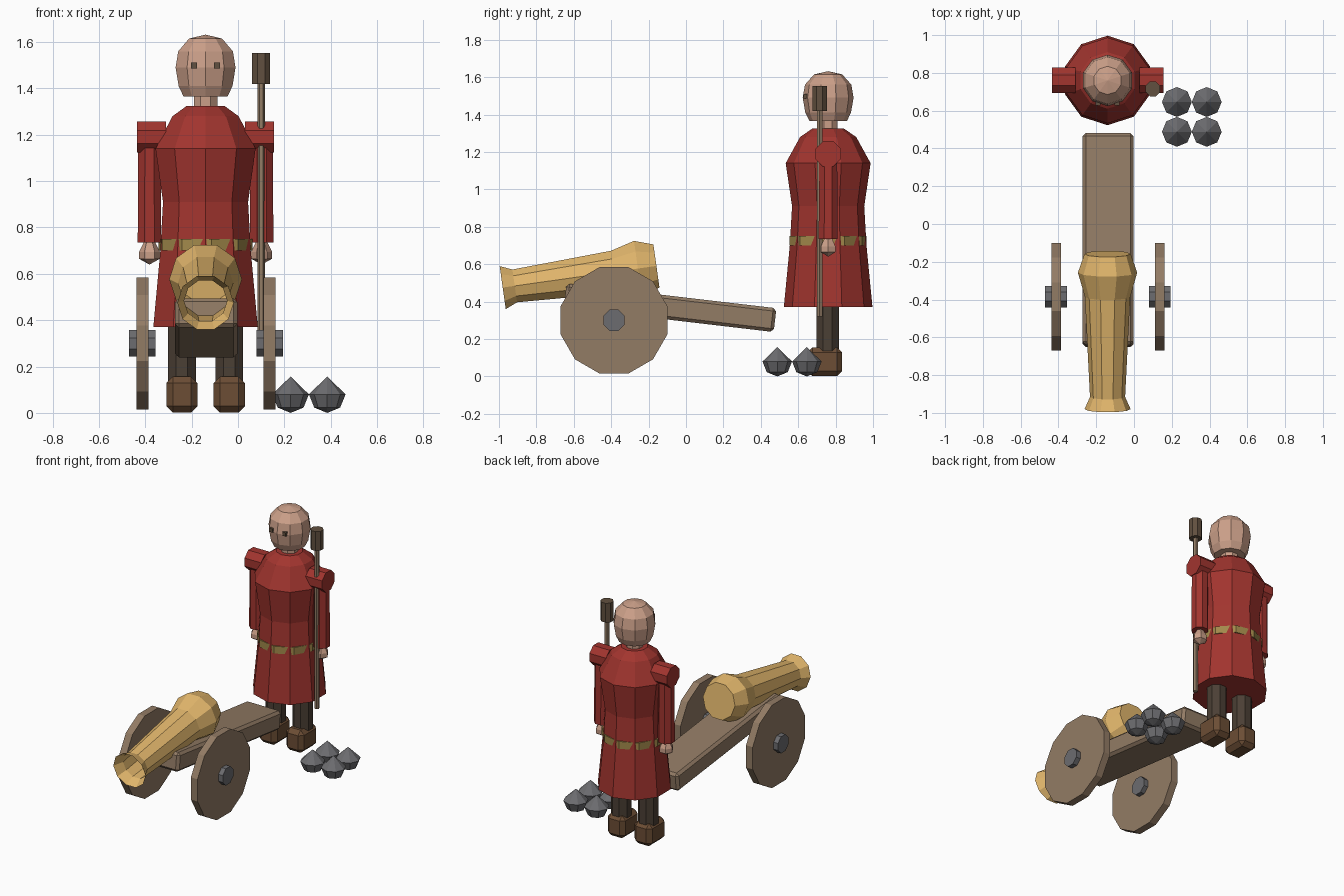
import bpy, bmesh, math
from mathutils import Matrix, Vector

if "Cube" in bpy.data.objects:
    bpy.data.objects.remove(bpy.data.objects["Cube"])

CX = -0.14          # shared centre line of gunner and cannon
GY = 0.76           # gunner's depth position


def material(name, r, g, b):
    m = bpy.data.materials.new(name)
    m.diffuse_color = (r, g, b, 1)
    m.use_nodes = True
    m.node_tree.nodes["Principled BSDF"].inputs["Base Color"].default_value = m.diffuse_color
    return m


RED = material("red_cloth", 0.36, 0.035, 0.028)
GOLD = material("brass", 0.76, 0.47, 0.15)
WOOD = material("wood", 0.29, 0.20, 0.13)
SKIN = material("skin", 0.60, 0.35, 0.25)
DARK = material("trousers", 0.07, 0.05, 0.035)
BOOT = material("leather", 0.15, 0.075, 0.035)
IRON = material("iron", 0.15, 0.15, 0.16)
BELT = material("belt_gold", 0.36, 0.25, 0.07)
SPONGE = material("sponge", 0.12, 0.08, 0.05)


def finish(name, bm, mat, matrix):
    bmesh.ops.recalc_face_normals(bm, faces=bm.faces)
    me = bpy.data.meshes.new(name)
    bm.to_mesh(me)
    bm.free()
    me.materials.append(mat)
    ob = bpy.data.objects.new(name, me)
    ob.matrix_world = matrix
    bpy.context.collection.objects.link(ob)
    return ob


def lathe(name, profile, sides, mat, loc, axis=(0, 0, 1), phase=0.0, caps=(True, True)):
    """Turn (radius, height) pairs around an axis; radius 0 makes a pole."""
    bm = bmesh.new()
    rings = []
    for r, h in profile:
        n = sides if r > 0 else 1
        rings.append([bm.verts.new((r * math.cos(phase + math.tau * i / sides),
                                    r * math.sin(phase + math.tau * i / sides), h))
                      for i in range(n)])
    for a, b in zip(rings, rings[1:]):
        for i in range(sides):
            j = (i + 1) % sides
            quad = [a[i % len(a)], a[j % len(a)], b[j % len(b)], b[i % len(b)]]
            bm.faces.new(list(dict.fromkeys(quad)))
    for ring, cap in zip((rings[0], rings[-1]), caps):
        if cap and len(ring) > 1:
            bm.faces.new(ring)
    rot = Vector((0, 0, 1)).rotation_difference(Vector(axis)).to_matrix().to_4x4()
    return finish(name, bm, mat, Matrix.Translation(loc) @ rot)


def box(name, size, mat, loc, bevel=0.0, tilt=0.0):
    bm = bmesh.new()
    bmesh.ops.create_cube(bm, size=1, matrix=Matrix.Diagonal((*size, 1)))
    if bevel:
        bmesh.ops.bevel(bm, geom=bm.edges[:], offset=bevel, segments=1, affect='EDGES')
    return finish(name, bm, mat, Matrix.Translation(loc) @ Matrix.Rotation(tilt, 4, 'X'))


# Gunner: coat, belt, neck, head
lathe("coat", [(0.237, 0.37), (0.205, 0.70), (0.193, 0.91), (0.227, 1.14), (0.15, 1.28), (0.085, 1.325)],
      10, RED, (CX, GY, 0), phase=math.pi / 2)
lathe("belt", [(0.207, 0.70), (0.207, 0.75)], 10, BELT, (CX, GY, 0), phase=math.pi / 2 + 0.12)
lathe("neck", [(0.055, 1.30), (0.055, 1.40)], 8, SKIN, (CX, GY, 0), phase=math.pi / 8)
lathe("head", [(0.10, 1.365), (0.122, 1.41), (0.136, 1.49), (0.124, 1.56), (0.075, 1.615), (0, 1.632)],
      10, SKIN, (CX, GY, 0), phase=math.pi / 2)

# Mirrored body parts
for s, side in ((-1, "left"), (1, "right")):
    x = CX + s * 0.242
    box(side + "_eye", (0.025, 0.03, 0.026), SPONGE, (CX + s * 0.05, 0.643, 1.498))
    lathe(side + "_shoulder", [(0.073, 0.17), (0.073, 0.295)], 8, RED, (CX, GY, 1.19), (s, 0, 0), math.pi / 8)
    lathe(side + "_sleeve", [(0.055, 0.735), (0.052, 1.20)], 8, RED, (x, GY, 0), phase=math.pi / 8)
    lathe(side + "_hand", [(0, 0.64), (0.045, 0.665), (0.045, 0.695), (0.025, 0.735)],
          6, SKIN, (x, GY, 0), phase=0)
    lathe(side + "_leg", [(0.065, 0.13), (0.065, 0.42)], 8, DARK, (CX + s * 0.102, 0.757, 0), phase=math.pi / 8)
    box(side + "_boot", (0.135, 0.185, 0.155), BOOT, (CX + s * 0.102, 0.742, 0.0785), 0.028)

# Rammer held at the gunner's side
lathe("rammer_pole", [(0.016, 0.32), (0.016, 1.44)], 6, WOOD, (0.10, 0.715, 0))
lathe("rammer_head", [(0.042, 1.42), (0.042, 1.552)], 8, SPONGE, (0.10, 0.715, 0), phase=math.pi / 8)

# Cannon barrel: open shell at the muzzle, closed breech
lathe("barrel", [(0.122, 0), (0.093, 0.065), (0.12, 0.60), (0.157, 0.73), (0.122, 0.83)],
      10, GOLD, (CX, -0.98, 0.475), (0, math.cos(0.14), math.sin(0.14)), caps=(False, True))

# Carriage trail, wheels and hubs
box("carriage_trail", (0.27, 1.13, 0.128), WOOD, (CX + 0.003, -0.085, 0.367), 0.017, -0.117)
for s, side in ((-1, "left"), (1, "right")):
    axle = (CX + 0.002, -0.385, 0.30)
    lathe(side + "_wheel", [(0.295, 0.249), (0.295, 0.299)], 12, WOOD, axle, (s, 0, 0), math.pi / 12)
    lathe(side + "_hub", [(0.062, 0.218), (0.062, 0.332)], 8, IRON, axle, (s, 0, 0), math.pi / 8)

# Stack of shot
for i in range(4):
    lathe(f"cannonball_{i + 1}", [(0, 0), (0.056, 0.023), (0.079, 0.08), (0, 0.157)], 8, IRON,
          (0.227 + 0.158 * (i % 2), 0.488 + 0.158 * (i // 2), 0))
